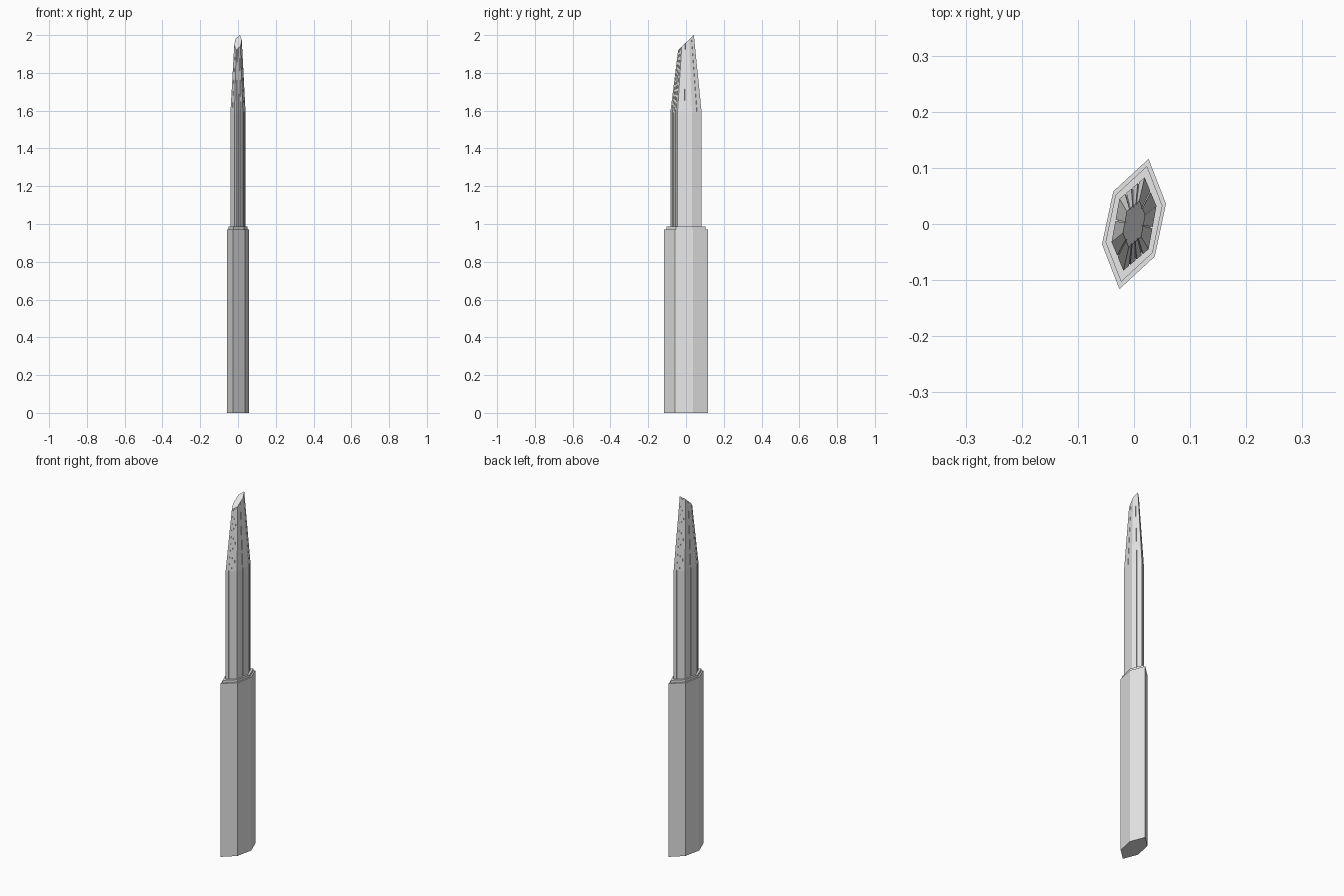
import bpy
import bmesh
from mathutils import Vector

cube = bpy.data.objects.get("Cube")
if cube:
    bpy.data.objects.remove(cube, do_unlink=True)

# Single pale concrete colour
mat = bpy.data.materials.new("pale_grey")
mat.use_nodes = True
GREY = (0.8, 0.8, 0.8, 1)
mat.diffuse_color = GREY
mat.node_tree.nodes["Principled BSDF"].inputs["Base Color"].default_value = GREY


def symmetric(half):
    """Complete a plan outline by turning its half through 180 degrees."""
    pts = [Vector(p) for p in half]
    return pts + [-p for p in pts]


def loft(name, rings):
    """Skin a stack of equal-length rings and close both ends."""
    bm = bmesh.new()
    loops = [[bm.verts.new(p) for p in ring] for ring in rings]
    n = len(loops[0])
    for a, b in zip(loops, loops[1:]):
        for i in range(n):
            j = (i + 1) % n
            bm.faces.new((a[i], a[j], b[j], b[i]))
    bm.faces.new(loops[0][::-1])
    bm.faces.new(loops[-1])
    bmesh.ops.recalc_face_normals(bm, faces=bm.faces)
    mesh = bpy.data.meshes.new(name)
    bm.to_mesh(mesh)
    bm.free()
    mesh.materials.append(mat)
    obj = bpy.data.objects.new(name, mesh)
    bpy.context.collection.objects.link(obj)
    return obj


def level(outline, z, scale=1.0):
    return [(p.x * scale, p.y * scale, z) for p in outline]


def grooved(outline, counts, width=0.003, depth=0.004):
    """Cut evenly spaced narrow slots into each side of the outline."""
    result = []
    for i, a in enumerate(outline):
        b = outline[(i + 1) % len(outline)]
        along = (b - a).normalized()
        inward = Vector((-along.y, along.x)) * depth
        result.append(a)
        count = counts[i % len(counts)]
        for k in range(count):
            mid = a.lerp(b, (k + 1) / (count + 1))
            p, q = mid - along * width / 2, mid + along * width / 2
            result += [p, p + inward, q + inward, q]
    return result


# Lower block and its inset parapet, counter-clockwise in plan
block = symmetric([(0.057, 0.036), (0.026, 0.116), (-0.037, 0.058)])
loft("lower_block", [level(block, 0), level(block, 0.972)])
loft("roof_lip", [level(block, 0.965, 0.89), level(block, 0.986, 0.89)])

# Slotted upper shaft, tapering to a slanted roof
shaft = symmetric([(0.04, 0.032), (0.019, 0.083), (-0.026, 0.045)])
plan = grooved(shaft, (1, 3, 1))
roof = [(p.x * 0.5, p.y * 0.5, 1.961 + 0.94 * p.y * 0.5) for p in plan]
loft("upper_shaft", [level(plan, 0.98), level(plan, 1.59), roof])
